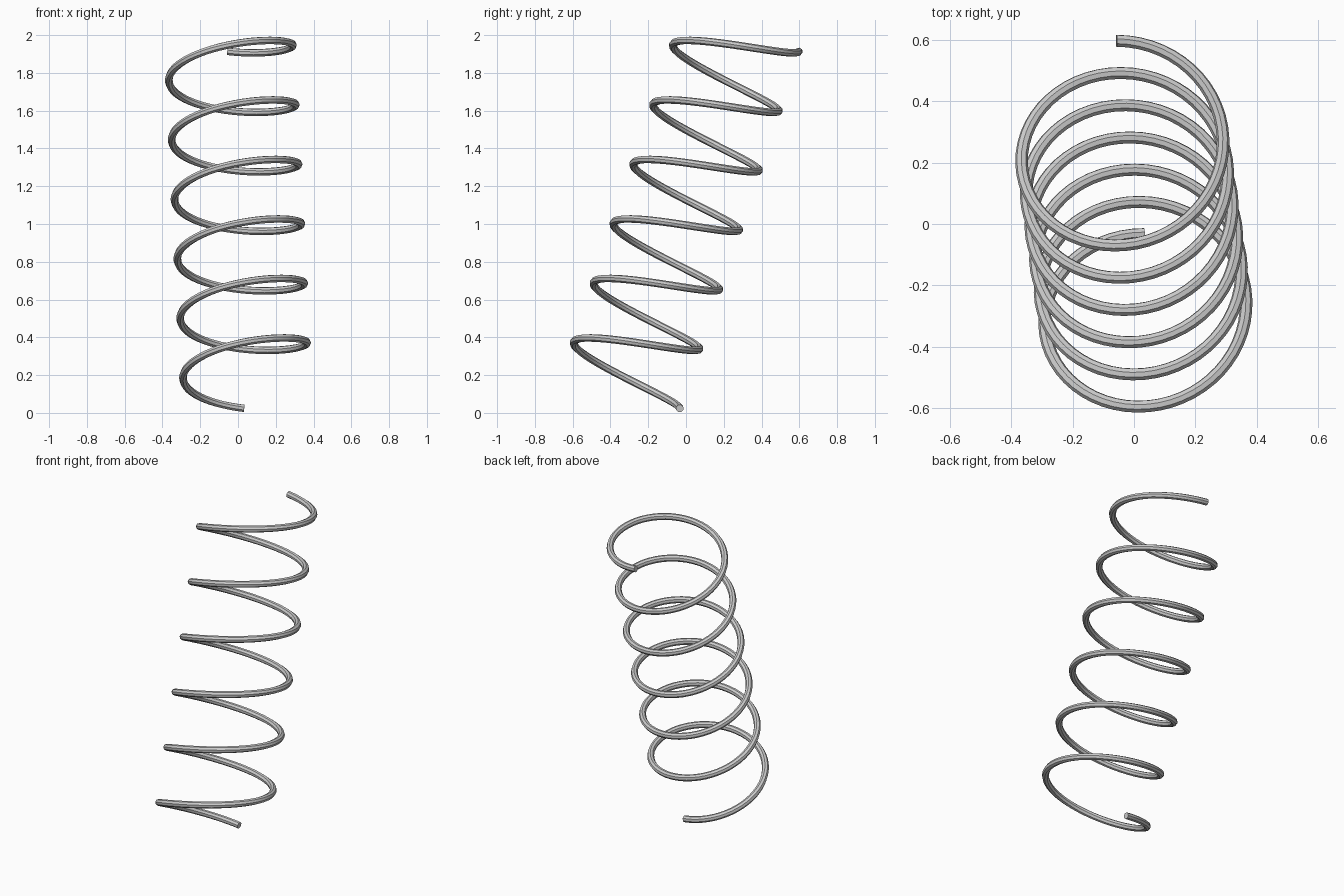
import bpy, bmesh
from math import sin, cos, pi, tau
from mathutils import Vector

if "Cube" in bpy.data.objects:
    bpy.data.objects.remove(bpy.data.objects["Cube"])

TURNS, STEPS, SIDES, WIRE = 6, 56, 8, 0.0205

# leaning helix: start of the axis, rise per turn, back and left radius vectors
base = Vector((0.0445, -0.3395, 0.122))
rise = Vector((-0.015, 0.105, 0.315))
back = Vector((-0.0115, 0.3065, -0.098))
left = Vector((-0.332, -0.015, -0.011))


def point(a):
    return base + rise * (a / tau) + back * cos(a) + left * sin(a)


def tangent(a):
    return (rise / tau - back * sin(a) + left * cos(a)).normalized()


# sweep an eight-sided wire section along the helix
bm = bmesh.new()
rings = []
for i in range(TURNS * STEPS + 1):
    a = tau * i / STEPS
    t = tangent(a)
    side = t.cross(rise).normalized()
    up = side.cross(t)
    rings.append([bm.verts.new(point(a) + WIRE * (side * cos(b) + up * sin(b)))
                  for b in [tau * k / SIDES for k in range(SIDES)]])
for r, s in zip(rings, rings[1:]):
    for k in range(SIDES):
        n = (k + 1) % SIDES
        bm.faces.new((r[k], r[n], s[n], s[k]))

# flat wire ends
bm.faces.new(rings[0])
bm.faces.new(rings[-1])
bmesh.ops.recalc_face_normals(bm, faces=bm.faces)

mesh = bpy.data.meshes.new("coil_spring")
bm.to_mesh(mesh)
bm.free()
spring = bpy.data.objects.new("coil_spring", mesh)
bpy.context.collection.objects.link(spring)

# smooth along the wire, crisp edges between its sides
bpy.context.view_layer.objects.active = spring
spring.select_set(True)
bpy.ops.object.shade_smooth_by_angle(angle=pi / 6)
